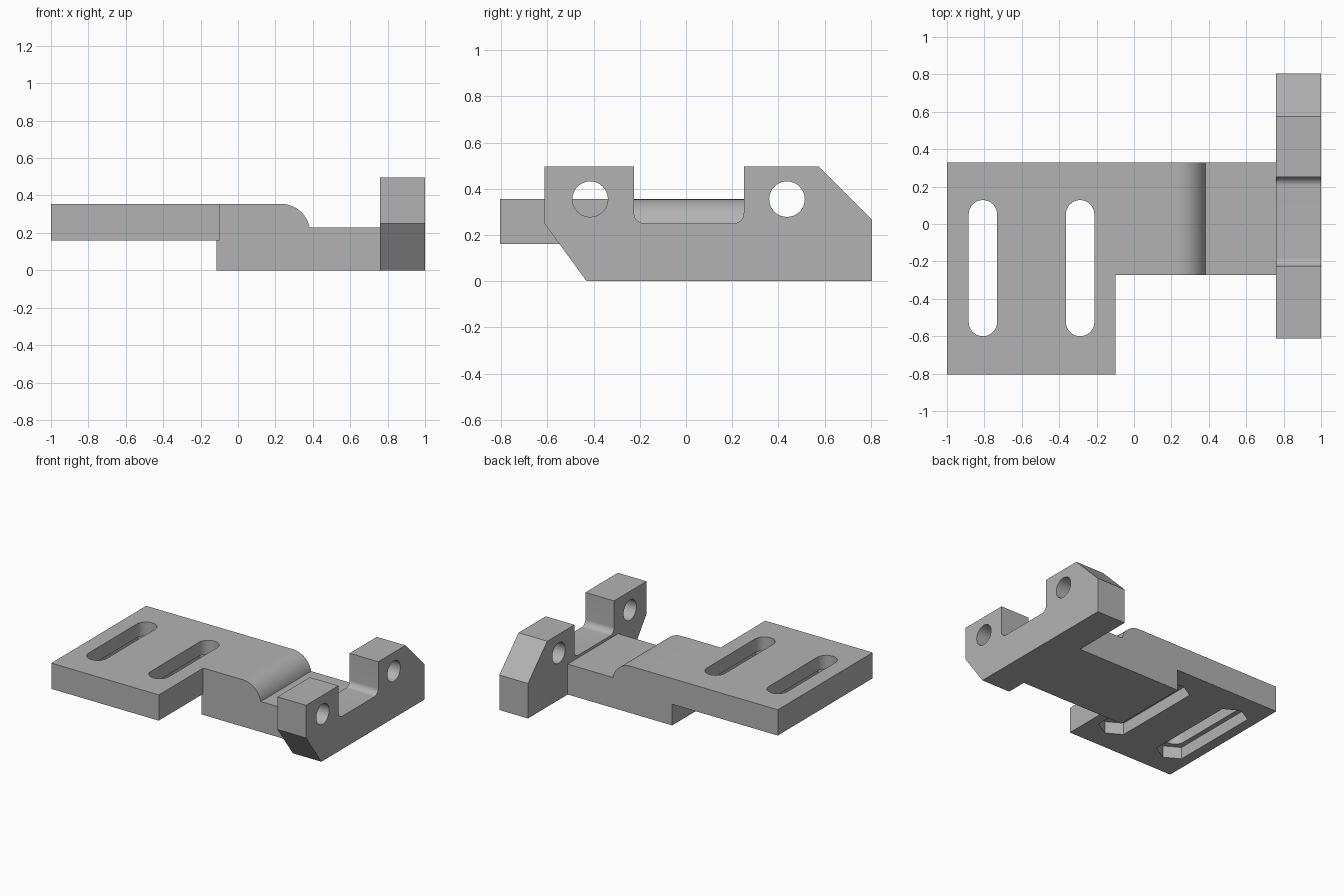
import bpy, bmesh, math
from mathutils import Vector

cube = bpy.data.objects.get("Cube")
if cube:
    bpy.data.objects.remove(cube, do_unlink=True)

grey = bpy.data.materials.new("plain_grey")
grey.use_nodes = True
grey.diffuse_color = (0.45, 0.45, 0.45, 1)
grey.node_tree.nodes["Principled BSDF"].inputs["Base Color"].default_value = (0.45, 0.45, 0.45, 1)


def arc(cx, cy, r, start, end, steps=12):
    """Points along a circular arc, angles in degrees."""
    angles = [math.radians(start + (end - start) * i / steps) for i in range(steps + 1)]
    return [(cx + r * math.cos(a), cy + r * math.sin(a)) for a in angles]


def prism(name, outline, axis, low, high):
    """Extrude a 2D outline along x, y or z."""
    place = {"x": lambda p: (low, p[0], p[1]),
             "y": lambda p: (p[0], low, p[1]),
             "z": lambda p: (p[0], p[1], low)}[axis]
    bm = bmesh.new()
    face = bm.faces.new([bm.verts.new(place(p)) for p in outline])
    new = bmesh.ops.extrude_face_region(bm, geom=[face])["geom"]
    shift = Vector([high - low if a == axis else 0 for a in "xyz"])
    bmesh.ops.translate(bm, vec=shift, verts=[v for v in new if isinstance(v, bmesh.types.BMVert)])
    bmesh.ops.recalc_face_normals(bm, faces=bm.faces)
    mesh = bpy.data.meshes.new(name)
    bm.to_mesh(mesh)
    bm.free()
    mesh.materials.append(grey)
    obj = bpy.data.objects.new(name, mesh)
    bpy.context.collection.objects.link(obj)
    return obj


def combine(target, tool, operation):
    """Apply a boolean and remove the tool."""
    tool.hide_render = True
    mod = target.modifiers.new("boolean", "BOOLEAN")
    mod.operation, mod.solver, mod.object = operation, "EXACT", tool
    bpy.ops.object.select_all(action="DESELECT")
    bpy.context.view_layer.objects.active = target
    target.select_set(True)
    bpy.ops.object.modifier_apply(modifier=mod.name)
    bpy.data.objects.remove(tool, do_unlink=True)


def smooth(obj):
    bpy.ops.object.select_all(action="DESELECT")
    bpy.context.view_layer.objects.active = obj
    obj.select_set(True)
    bpy.ops.object.shade_smooth_by_angle(angle=math.radians(25))


PLATE_LOW, PLATE_TOP = 0.16, 0.355
BACK = 0.33

# Slotted plate with a stepped, rounded neck
plate = prism("slotted_plate", [(-1, -0.805), (-0.1, -0.805), (-0.1, BACK), (-1, BACK)],
              "z", PLATE_LOW, PLATE_TOP)
neck_profile = [(-0.115, 0), (0.76, 0), (0.76, 0.23)]
neck_profile += arc(0.23, 0.2, 0.155, 11.2, 90, 16)
neck_profile += [(-0.115, PLATE_TOP)]
neck = prism("neck", neck_profile, "y", -0.273, BACK)
combine(plate, neck, "UNION")

# Long slots, each with a wider pointed pocket below
SLOT_R, POCKET_R = 0.076, 0.13
SLOT_FRONT, SLOT_BACK = -0.524, 0.052
for x in (-0.808, -0.288):
    slot = arc(x, SLOT_BACK, SLOT_R, 0, 180, 16) + arc(x, SLOT_FRONT, SLOT_R, 180, 360, 16)
    combine(plate, prism("slot_cutter", slot, "z", 0.1, 0.5), "DIFFERENCE")
    pocket = arc(x, SLOT_BACK, POCKET_R, 30, 150, 2) + arc(x, SLOT_FRONT, POCKET_R, 210, 330, 2)
    combine(plate, prism("pocket_cutter", pocket, "z", 0.1, 0.25), "DIFFERENCE")
smooth(plate)

# End bracket with two raised lugs and a filleted gap
TOP, GAP, FILLET = 0.497, 0.25, 0.045
bracket_profile = [(-0.43, 0), (0.805, 0), (0.805, 0.265), (0.575, TOP), (0.25, TOP)]
bracket_profile += arc(0.25 - FILLET, GAP + FILLET, FILLET, 0, -90)
bracket_profile += arc(-0.225 + FILLET, GAP + FILLET, FILLET, 270, 180)
bracket_profile += [(-0.225, TOP), (-0.613, TOP), (-0.613, GAP)]
bracket = prism("end_bracket", bracket_profile, "x", 0.76, 1)

# Holes through the lugs
for y in (-0.415, 0.437):
    hole = arc(y, 0.355, 0.077, 0, 360, 32)[:-1]
    combine(bracket, prism("hole_cutter", hole, "x", 0.7, 1.1), "DIFFERENCE")
smooth(bracket)
